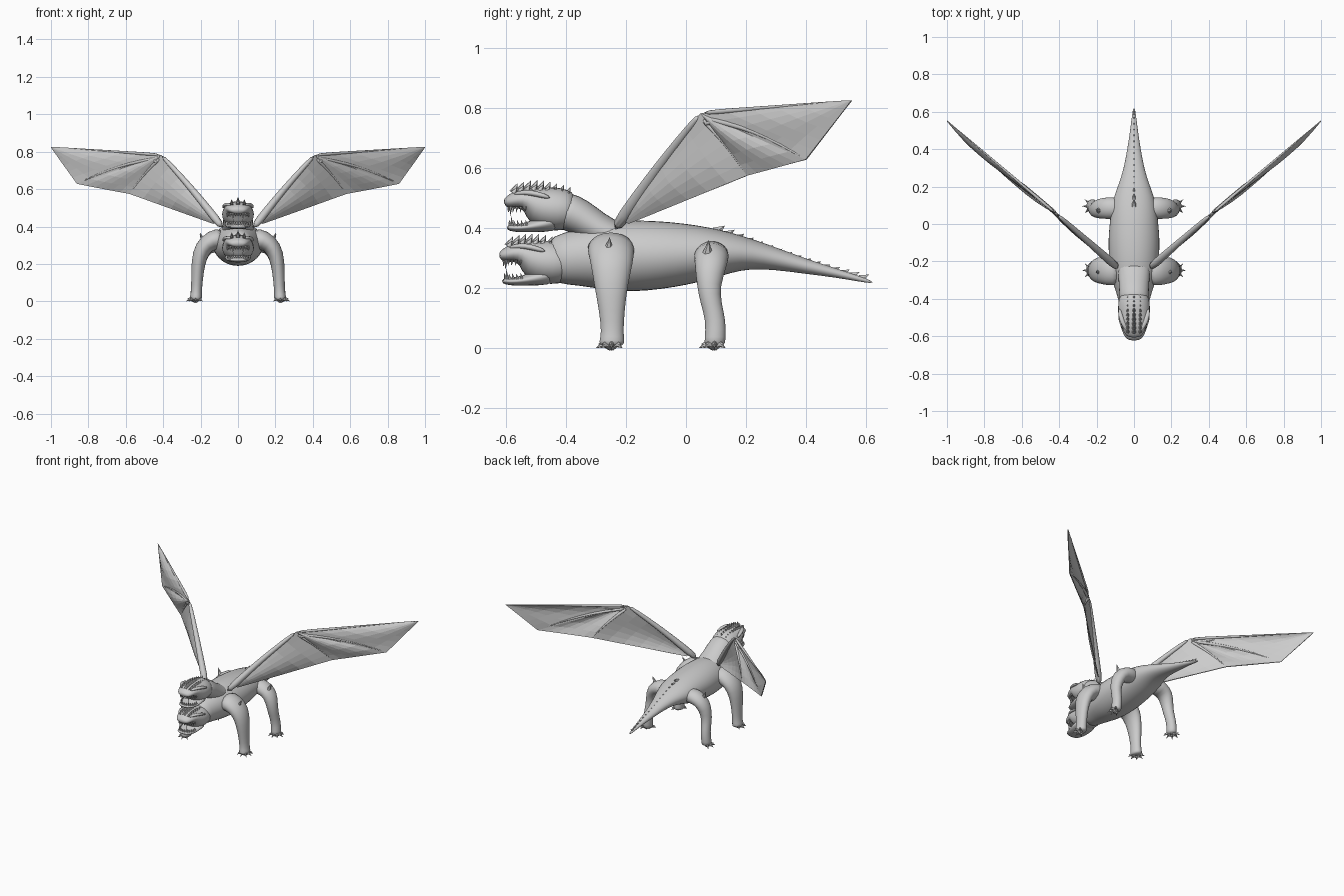
import bpy, bmesh
from math import sin, cos, pi, radians
from mathutils import Vector

cube = bpy.data.objects.get("Cube")
if cube:
    bpy.data.objects.remove(cube)

grey = bpy.data.materials.new("stone grey")
grey.use_nodes = True
COLOUR = (0.6, 0.6, 0.6, 1)
grey.diffuse_color = COLOUR
grey.node_tree.nodes["Principled BSDF"].inputs["Base Color"].default_value = COLOUR

X, Y, Z = Vector((1, 0, 0)), Vector((0, 1, 0)), Vector((0, 0, 1))


def finish(bm, name, smooth=True, subdiv=0):
    bmesh.ops.recalc_face_normals(bm, faces=bm.faces)
    mesh = bpy.data.meshes.new(name)
    for f in bm.faces:
        f.smooth = smooth
    bm.to_mesh(mesh)
    bm.free()
    mesh.materials.append(grey)
    obj = bpy.data.objects.new(name, mesh)
    bpy.context.collection.objects.link(obj)
    if subdiv:
        obj.modifiers.new("Subdivision", "SUBSURF").levels = subdiv
        obj.modifiers[0].render_levels = subdiv
    return obj


def loft(name, stations, side, sides=14, subdiv=1):
    """Skin elliptical rings (x, y, z, radius along side, other radius)."""
    bm = bmesh.new()
    pts = [Vector(s[:3]) for s in stations]
    rings = []
    for i, s in enumerate(stations):
        tangent = (pts[min(i + 1, len(pts) - 1)] - pts[max(i - 1, 0)]).normalized()
        up = tangent.cross(side).normalized()
        rings.append([bm.verts.new(pts[i] + side * s[3] * cos(2 * pi * k / sides)
                                   + up * s[4] * sin(2 * pi * k / sides))
                      for k in range(sides)])
    for a, b in zip(rings, rings[1:]):
        for k in range(sides):
            n = (k + 1) % sides
            bm.faces.new((a[k], a[n], b[n], b[k]))
    bm.faces.new(rings[0])
    bm.faces.new(rings[-1])
    return finish(bm, name, True, subdiv)


def spikes(name, items, sides=6):
    """Cones listed as (base, tip, side vector, side radius, other radius)."""
    bm = bmesh.new()
    for base, tip, side, ra, rb in items:
        base, tip = Vector(base), Vector(tip)
        other = (tip - base).cross(side).normalized()
        ring = [bm.verts.new(base + side * ra * cos(2 * pi * k / sides)
                             + other * rb * sin(2 * pi * k / sides)) for k in range(sides)]
        top = bm.verts.new(tip)
        for k in range(sides):
            bm.faces.new((ring[k], ring[(k + 1) % sides], top))
        bm.faces.new(ring)
    return finish(bm, name, False)


def spine(y_z_pairs):
    return [(0, y, z, rx, rz) for y, z, rx, rz in y_z_pairs]


# Body and tail in one long skin, lower neck at the front
loft("body_and_tail", spine([
    (-.46, .29, .075, .075), (-.40, .298, .085, .088), (-.33, .304, .11, .102),
    (-.26, .306, .128, .116), (-.18, .307, .137, .122), (-.08, .31, .14, .115),
    (0, .313, .132, .104), (.08, .316, .125, .088), (.15, .318, .108, .068),
    (.22, .313, .08, .05), (.30, .297, .055, .037), (.40, .272, .036, .025),
    (.50, .25, .021, .015), (.58, .23, .011, .009), (.622, .219, .004, .004)]), X, 18)

# Upper neck rising out of the shoulders
loft("upper_neck", spine([
    (-.43, .463, .08, .067), (-.38, .452, .081, .064), (-.33, .422, .082, .06),
    (-.27, .38, .088, .055), (-.18, .355, .09, .05)]), X)


def head(prefix, dy, dz):
    def shift(rows):
        return spine([(y + dy, z + dz, rx, rz) for y, z, rx, rz in rows])

    def at(x, y, z):
        return Vector((x, y + dy, z + dz))

    loft(prefix + "_head", shift([
        (-.37, .457, .07, .058), (-.40, .46, .084, .07), (-.45, .464, .09, .077),
        (-.50, .475, .082, .066), (-.525, .497, .076, .041), (-.56, .496, .064, .032),
        (-.59, .487, .05, .023), (-.606, .482, .03, .012)]), X)
    loft(prefix + "_jaw", shift([
        (-.42, .425, .07, .034), (-.48, .412, .073, .027), (-.53, .402, .066, .016),
        (-.57, .399, .055, .013), (-.598, .402, .036, .009)]), X)
    # Brow ridges, nostrils and raised eyes
    for s, label in ((1, "left"), (-1, "right")):
        loft(f"{prefix}_brow_{label}", [
            (*at(s * .035, -.575, .512), .008, .006), (*at(s * .055, -.54, .52), .015, .01),
            (*at(s * .07, -.50, .515), .015, .011), (*at(s * .078, -.45, .50), .008, .007)],
            X, 8)
    # Teeth follow the curve of both jaws
    teeth = []
    for k in range(13):
        a = radians(-84 + 14 * k)
        x, y = .058 * sin(a), -.528 - .062 * cos(a)
        size = .034 if k in (4, 8) else .021
        teeth.append((at(x, y, .472), at(x, y - .003, .472 - size), X, .007, .006))
        x *= .93
        teeth.append((at(x, y + .004, .408), at(x, y, .407 + size), X, .007, .006))
    spikes(prefix + "_teeth", teeth)
    # Row of rounded crest scales, with smaller rows beside it
    crest = []
    for k in range(9):
        y = -.575 + k * .022
        z = .518 + .02 * sin(pi * (k + 1.5) / 9)
        crest.append((at(0, y, z - .01), at(0, y + .014, z + .022), X, .012, .015))
        for s in (-1, 1):
            crest.append((at(s * .033, y, z - .012), at(s * .034, y + .012, z + .008),
                          X, .009, .012))
    spikes(prefix + "_crest", crest, 8)


head("upper", 0, 0)
head("lower", -.016, -.178)

# Low plates running down the tail
plates = []
for k in range(16):
    t = k / 15
    y = .10 + .48 * t
    z = .395 - .155 * t - .012 * sin(pi * t)
    r = .016 * (1 - .65 * t)
    plates.append(((0, y, z - .008), (0, y + .03, z + .013 - .008 * t), X, r, .02 - .006 * t))
spikes("tail_plates", plates)

# Legs, each bending out of the body and down to a clawed foot
FRONT = [(.07, -.25, .335, .085, .065), (.14, -.25, .33, .08, .055),
         (.192, -.247, .285, .073, .048), (.213, -.25, .21, .057, .038),
         (.219, -.247, .12, .043, .032), (.222, -.245, .05, .037, .029),
         (.225, -.247, .022, .044, .034), (.226, -.248, .004, .04, .031)]
HIND = [(.06, .085, .31, .06, .05), (.14, .085, .312, .06, .05),
        (.192, .083, .275, .055, .044), (.21, .075, .205, .039, .036),
        (.215, .083, .15, .036, .032), (.22, .1, .09, .034, .03),
        (.225, .097, .03, .036, .031), (.226, .095, .004, .036, .031)]


def leg(name, rows, s):
    loft(name, [(s * x, *rest) for x, *rest in rows], Y)
    fx, fy = rows[-1][:2]
    claws, toes = [], []
    for a in (-135, -90, -45, 0, 45):
        d = Vector((s * cos(radians(a)), sin(radians(a)), 0))
        base = Vector((s * fx, fy, .014)) + d * .027
        toes.append((base - d * .02, base + d * .018, Z, .022, .016))
        claws.append((base, base + d * .026 - Z * .014, Z, .011, .008))
    spikes(name + "_toes", toes, 8)
    spikes(name + "_claws", claws)
    # Spur on the shoulder or hip
    y, z = rows[2][1] - .012, rows[2][2] + .04
    spikes(name + "_spur", [((s * .185, y, z), (s * .205, y + .005, z + .045), Y, .018, .014)])


# Wings
ROOT, WRIST, TIP = (.11, -.215, .43), (.41, .05, .782), (1, .552, .825)
ROOT_BACK, INNER, OUTER = (.13, -.19, .415), (.58, .205, .575), (.86, .40, .628)


def bone(name, a, b, r0, r1, sag=0):
    a, b = Vector(a), Vector(b)
    rows = []
    for k in range(5):
        t = k / 4
        p = a.lerp(b, t) + Z * sag * sin(pi * t)
        r = r0 + (r1 - r0) * t
        rows.append((*p, r, r))
    side = (b - a).cross(Z).normalized()
    loft(name, rows, side, 8, 1)


def wing(label, s):
    def m(p):
        return Vector((s * p[0], p[1], p[2]))

    # Thin membrane in three cambered panels
    bm = bmesh.new()
    bulge = Vector((s * .6, -.8, 0))
    n = 6
    for a0, a1, b0, b1 in ((ROOT, WRIST, ROOT_BACK, INNER),
                           (WRIST, WRIST, INNER, OUTER), (WRIST, TIP, OUTER, TIP)):
        grid = []
        for i in range(n + 1):
            u = i / n
            top, low = m(a0).lerp(m(a1), u), m(b0).lerp(m(b1), u)
            grid.append([bm.verts.new(top.lerp(low, j / n)
                                      + bulge * .02 * sin(pi * u) * sin(pi * j / n))
                         for j in range(n + 1)])
        for i in range(n):
            for j in range(n):
                bm.faces.new((grid[i][j], grid[i + 1][j], grid[i + 1][j + 1], grid[i][j + 1]))
    bmesh.ops.remove_doubles(bm, verts=bm.verts, dist=.0005)
    bmesh.ops.dissolve_degenerate(bm, edges=bm.edges, dist=.0001)
    obj = finish(bm, f"wing_membrane_{label}", False)
    solid = obj.modifiers.new("Thickness", "SOLIDIFY")
    solid.thickness, solid.offset = .005, 0
    # Arm and finger bones
    bone(f"wing_arm_{label}", m((.08, -.24, .39)), m(WRIST), .026, .012, .012)
    bone(f"wing_leading_finger_{label}", m(WRIST), m(TIP), .011, .002)
    bone(f"wing_inner_finger_{label}", m((.415, .055, .765)), m(INNER), .012, .003, .012)
    bone(f"wing_outer_finger_{label}", m((.415, .055, .765)), m(OUTER), .012, .003, .025)
    bone(f"wing_thumb_{label}", m((.43, .06, .745)), m((.53, .155, .775)), .009, .002)


for s, label in ((1, "left"), (-1, "right")):
    leg(f"front_leg_{label}", FRONT, s)
    leg(f"hind_leg_{label}", HIND, s)
    wing(label, s)
